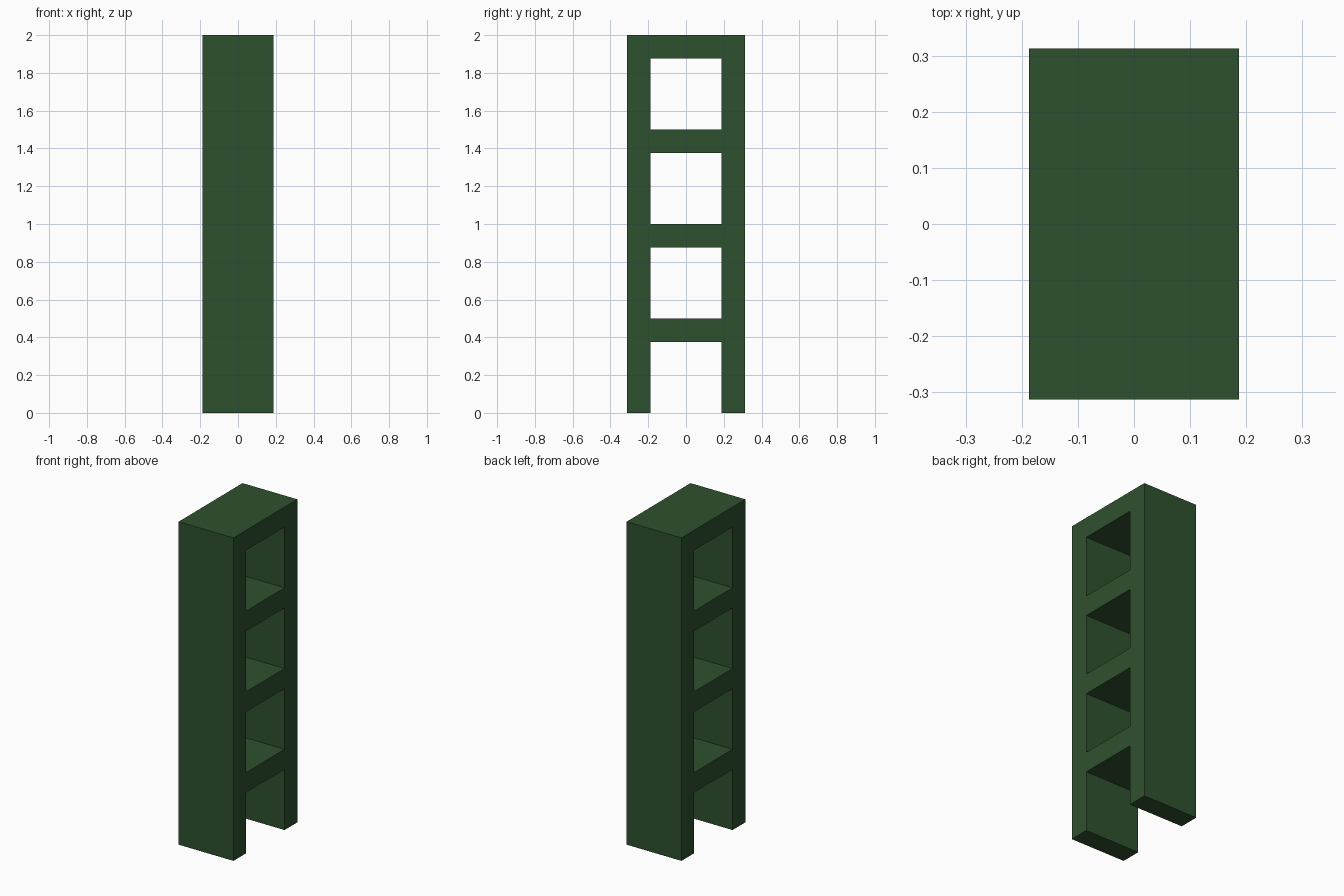
import bpy, bmesh

if "Cube" in bpy.data.objects:
    bpy.data.objects.remove(bpy.data.objects["Cube"])

HALF_DEPTH = 0.1875
ys = [-0.3125, -0.1875, 0.1875, 0.3125]
zs = [0.0]
for i in range(4):
    zs += [0.5 * i + 0.375, 0.5 * i + 0.5]

green = bpy.data.materials.new("dark green")
green.diffuse_color = (0.028, 0.082, 0.028, 1.0)
green.use_nodes = True
green.node_tree.nodes["Principled BSDF"].inputs["Base Color"].default_value = green.diffuse_color

# Side profile: two uprights joined by four shelves, as a grid of solid cells
bm = bmesh.new()
grid = [[bm.verts.new((-HALF_DEPTH, y, z)) for z in zs] for y in ys]
for c in range(3):
    for r in range(len(zs) - 1):
        if c != 1 or r % 2 == 1:
            bm.faces.new((grid[c][r], grid[c][r + 1],
                          grid[c + 1][r + 1], grid[c + 1][r]))

# Extrude the profile through the full width, keeping the first side as a cap
out = bmesh.ops.extrude_face_region(bm, geom=bm.faces[:], use_keep_orig=True)
moved = [v for v in out["geom"] if isinstance(v, bmesh.types.BMVert)]
bmesh.ops.translate(bm, verts=moved, vec=(2 * HALF_DEPTH, 0, 0))
bmesh.ops.recalc_face_normals(bm, faces=bm.faces[:])

mesh = bpy.data.meshes.new("open_shelf_frame")
bm.to_mesh(mesh)
bm.free()
mesh.materials.append(green)
frame = bpy.data.objects.new("open_shelf_frame", mesh)
bpy.context.collection.objects.link(frame)
